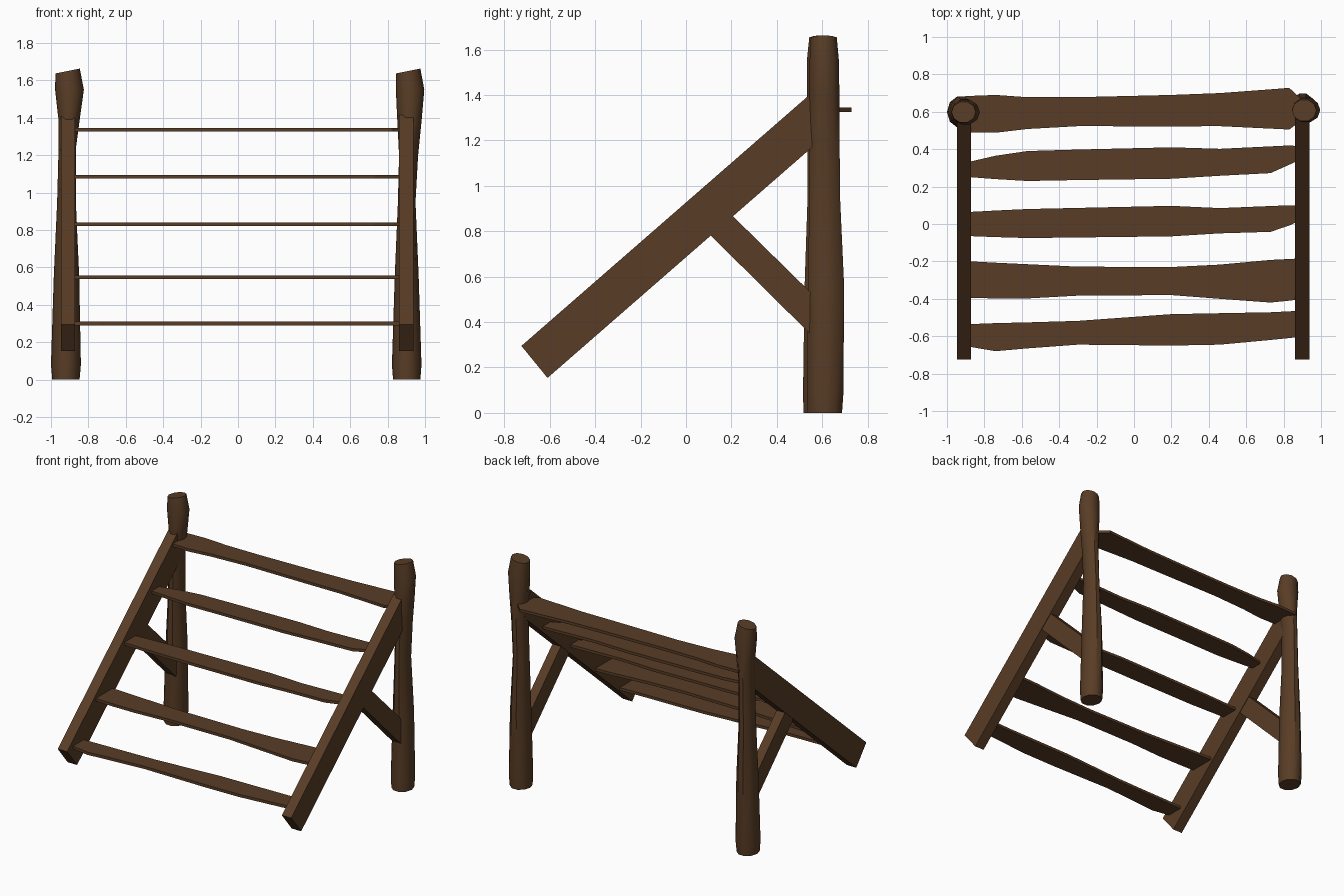
import bpy, math

wood = bpy.data.materials.new("dark brown wood")
wood.diffuse_color = (0.098, 0.046, 0.019, 1)


def make(name, verts, faces):
    me = bpy.data.meshes.new(name)
    me.from_pydata(verts, [], faces)
    me.materials.append(wood)
    ob = bpy.data.objects.new(name, me)
    bpy.context.collection.objects.link(ob)
    return ob


def loft(name, rings):
    """Closed skin through rings with equal vertex counts."""
    n = len(rings[0])
    verts = [v for r in rings for v in r]
    faces = [tuple(range(n))[::-1],
             tuple(range((len(rings) - 1) * n, len(rings) * n))]
    for k in range(len(rings) - 1):
        for i in range(n):
            j = (i + 1) % n
            faces.append((k * n + i, k * n + j, (k + 1) * n + j, (k + 1) * n + i))
    return make(name, verts, faces)


# Rough round posts: (z, centre x, radius x, centre y, radius y)
SIDES = 10
posts = {
    "left_post": [(0, -.92, .073, .597, .083), (.08, -.92, .08, .599, .088),
                  (.55, -.917, .068, .602, .084), (.95, -.917, .05, .603, .071),
                  (1.25, -.912, .047, .602, .07), (1.4, -.903, .058, .6, .07),
                  (1.55, -.901, .077, .598, .069), (1.65, -.911, .065, .598, .058)],
    "right_post": [(0, .902, .073, .611, .08), (.08, .902, .079, .613, .084),
                   (.55, .902, .064, .617, .084), (.95, .902, .047, .611, .071),
                   (1.2, .912, .051, .611, .069), (1.4, .917, .066, .61, .069),
                   (1.55, .92, .076, .609, .068), (1.65, .91, .065, .607, .06)],
}
for name, prof in posts.items():
    rings = []
    for z, cx, rx, cy, ry in prof:
        ring = []
        for i in range(SIDES):
            a = math.tau * i / SIDES
            tilt = 0.2 * rx * math.cos(a) if z > 1.6 else 0   # slanted saw cut
            ring.append((cx + rx * math.cos(a), cy + ry * math.sin(a), z + tilt))
        rings.append(ring)
    ob = loft(name, rings)
    bpy.ops.object.select_all(action='DESELECT')
    ob.select_set(True)
    bpy.context.view_layer.objects.active = ob
    bpy.ops.object.shade_smooth_by_angle(angle=math.radians(40))


# Sloping side beams and their braces, as side profiles (y, z) given a width
def plank(name, profile, x0, x1):
    loft(name, [[(x, y, z) for y, z in profile] for x in (x0, x1)])


beam = [(-.61, .154), (.63, 1.235), (.56, 1.415), (-.725, .295)]
brace = [(.105, .785), (.58, .315), (.58, .5), (.2, .873), (.17, .885)]
for side, x0, x1 in (("left", -.947, -.871), ("right", .861, .937)):
    plank(side + "_beam", beam, x0, x1)
    plank(side + "_brace", brace, x0 + .004, x1 - .004)

# Wavy-edged slats: height, front edge y and back edge y at shared stations
xs = (-.9, -.87, -.74, -.57, -.3, .2, .46, .73, .83, .87, .9)
slats = [
    (.30, (-.65, -.658, -.68, -.665, -.645, -.65, -.645, -.62, -.61, -.605, -.6),
     (-.535, -.535, -.53, -.526, -.518, -.482, -.477, -.472, -.467, -.465, -.465)),
    (.547, (-.395, -.395, -.398, -.398, -.383, -.38, -.4, -.42, -.41, -.405, -.4),
     (-.2, -.2, -.207, -.215, -.228, -.23, -.217, -.192, -.187, -.185, -.185)),
    (.83, (-.063, -.065, -.07, -.075, -.072, -.066, -.05, -.042, -.008, .01, .02),
     (.06, .065, .072, .08, .086, .097, .085, .096, .1, .1, .1)),
    (1.085, (.255, .25, .24, .23, .235, .242, .258, .272, .317, .335, .345),
     (.32, .335, .365, .39, .398, .41, .402, .415, .42, .417, .415)),
    (1.336, (.49, .49, .488, .508, .523, .522, .523, .51, .505, .535, .55),
     (.685, .685, .69, .678, .678, .69, .7, .72, .728, .69, .66)),
]
T = .01
for i, (z, front, back) in enumerate(slats):
    rings = [[(x, f, z - T), (x, b, z - T), (x, b, z + T), (x, f, z + T)]
             for x, f, b in zip(xs, front, back)]
    loft("slat_%d" % (i + 1), rings)

# Make every face point outward
import bmesh
for ob in bpy.context.collection.objects:
    bm = bmesh.new()
    bm.from_mesh(ob.data)
    bmesh.ops.recalc_face_normals(bm, faces=bm.faces)
    bm.to_mesh(ob.data)
    bm.free()
